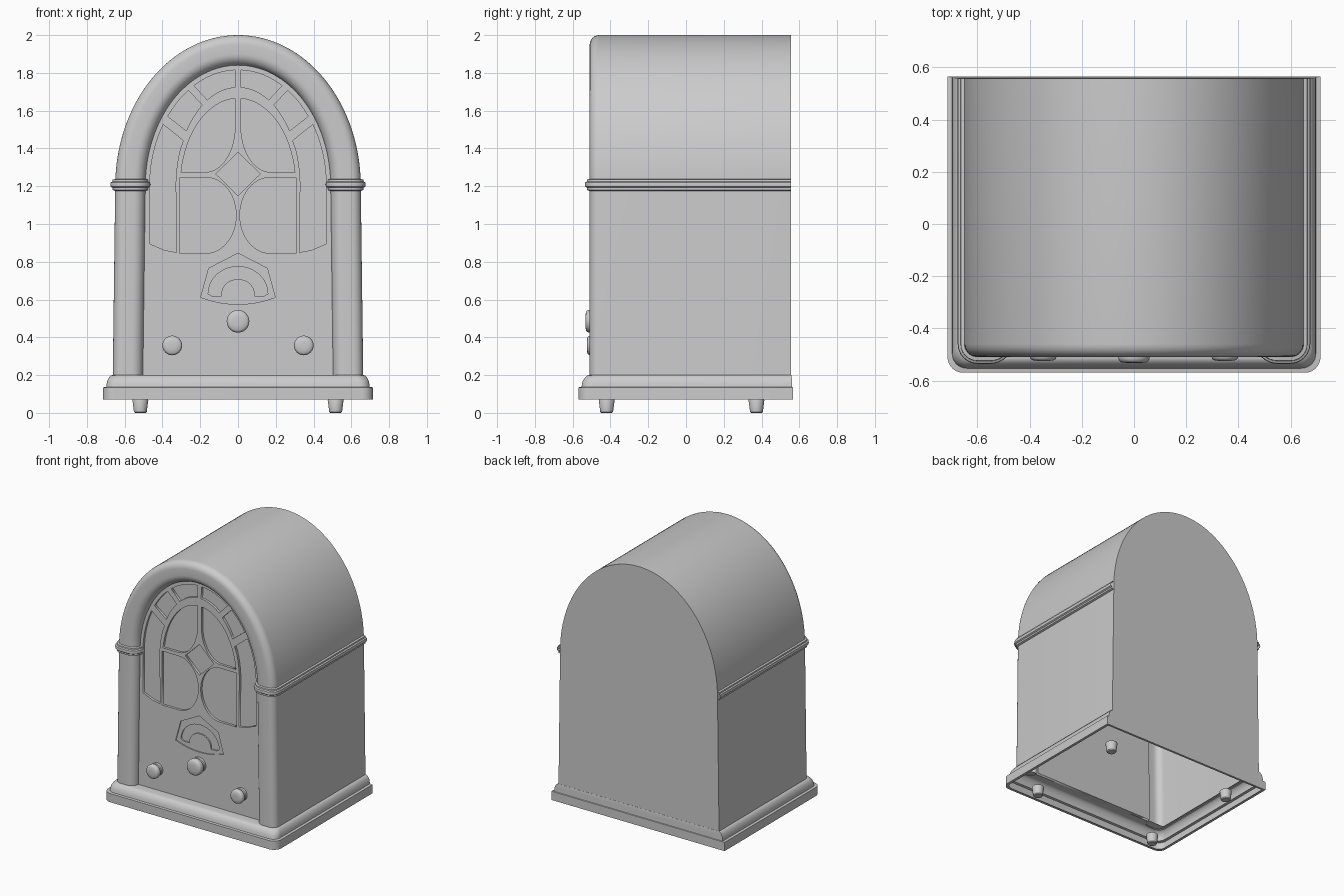
import bpy, bmesh
from math import sin, cos, radians, pi

if "Cube" in bpy.data.objects:
    bpy.data.objects.remove(bpy.data.objects["Cube"])


def smooth(ob, angle=35):
    bpy.ops.object.select_all(action='DESELECT')
    ob.select_set(True)
    bpy.context.view_layer.objects.active = ob
    bpy.ops.object.shade_smooth_by_angle(angle=radians(angle))


def grid(name, rows, cyclic=False, caps=(), mirror=''):
    """Skin a list of equally long point rows; caps lists ends or columns to fill."""
    bm = bmesh.new()
    vs = [[bm.verts.new(p) for p in r] for r in rows]
    n = len(rows[0])
    for a, b in zip(vs, vs[1:]):
        for i in range(n if cyclic else n - 1):
            j = (i + 1) % n
            bm.faces.new((a[i], a[j], b[j], b[i]))
    if 'first' in caps:
        bm.faces.new(vs[0])
    if 'last' in caps:
        bm.faces.new(vs[-1])
    if 'column' in caps:
        bm.faces.new([r[0] for r in vs])
    bmesh.ops.recalc_face_normals(bm, faces=bm.faces[:])
    me = bpy.data.meshes.new(name)
    bm.to_mesh(me)
    bm.free()
    ob = bpy.data.objects.new(name, me)
    bpy.context.collection.objects.link(ob)
    if mirror:
        m = ob.modifiers.new('mirror', 'MIRROR')
        m.use_axis = ('X' in mirror, 'Y' in mirror, False)
    smooth(ob)
    return ob


def arc(cx, cy, a, b, start, end, n=12):
    return [(cx + a * cos(radians(start + (end - start) * i / n)),
             cy + b * sin(radians(start + (end - start) * i / n))) for i in range(n + 1)]


def plate(name, loops, y_front, y_back):
    """Flat upright plate: first loop is the outline, the rest are holes (x, z)."""
    cu = bpy.data.curves.new(name, 'CURVE')
    cu.dimensions, cu.fill_mode = '2D', 'BOTH'
    cu.extrude = (y_back - y_front) / 2
    for lp in loops:
        s = cu.splines.new('POLY')
        s.points.add(len(lp) - 1)
        for p, (x, z) in zip(s.points, lp):
            p.co = (x, z, 0, 1)
        s.use_cyclic_u = True
    ob = bpy.data.objects.new(name, cu)
    bpy.context.collection.objects.link(ob)
    ob.location.y = (y_front + y_back) / 2
    ob.rotation_euler.x = pi / 2
    bpy.ops.object.select_all(action='DESELECT')
    ob.select_set(True)
    bpy.context.view_layer.objects.active = ob
    bpy.ops.object.convert(target='MESH')
    return bpy.context.view_layer.objects.active


def flip(lp):
    return [(-x, z) for x, z in lp]


SPRING, BACK, PANEL = 1.2, 0.557, -0.455


# Plan section of the case wall on the right side, grown outward by d
def section(d=0.0):
    return ([(0.65 + d, BACK)] + arc(0.60, -0.46, 0.05 + d, 0.05 + d, 0, -90, 6)
            + arc(0.55, -0.45, 0.06 + d, 0.06 + d, -90, -180, 8) + [(0.49 - d, -0.445)])


# Case: section swept up one column, over the arch and down the other
outer = [(0.663, 0.195)] + arc(0, SPRING, 0.65, 0.80, 0, 180, 64) + [(-0.663, 0.195)]
inner = [(0.503, 0.195)] + arc(0, SPRING, 0.49, 0.64, 0, 180, 64) + [(-0.503, 0.195)]
rows = []
for (ox, oz), (ix, iz) in zip(outer, inner):
    row = []
    for x, y in section():
        t = (0.65 - x) / 0.16
        row.append((ox + (ix - ox) * t, y, oz + (iz - oz) * t))
    rows.append(row)
grid('case', rows, caps=('column',))

# Collar moulding around each column and side
prof = [(0, 1.175), (0.014, 1.18), (0.015, 1.192), (0.024, 1.198), (0.026, 1.208),
        (0.024, 1.22), (0.015, 1.225), (0.014, 1.235), (0, 1.238)]
grid('collar', [[(x, y, z) for x, y in section(d)] for d, z in prof], mirror='X')


# Base moulding, open underneath, rounded front corners
def ring(w, yf, yb, r, z):
    right = [(w, yb)] + arc(w - r, yf + r, r, r, 0, -90, 8)
    return [(x, y, z) for x, y in right + flip(right)[::-1]]


base = [(0.695, -0.55, 0.55, 0.05, 0.07), (0.715, -0.57, 0.566, 0.06, 0.07),
        (0.715, -0.57, 0.566, 0.06, 0.135), (0.697, -0.553, 0.562, 0.055, 0.138),
        (0.695, -0.55, 0.561, 0.055, 0.155), (0.692, -0.546, 0.561, 0.055, 0.17),
        (0.684, -0.536, 0.56, 0.055, 0.186), (0.675, -0.525, 0.559, 0.055, 0.197),
        (0.665, -0.515, 0.558, 0.05, 0.2), (0.645, -0.45, 0.555, 0.01, 0.2)]
grid('base_moulding', [ring(*b) for b in base], cyclic=True)

# Grille openings, right half
side = (arc(0, SPRING, 0.467, 0.615, 0, 32, 12)
        + [(0.325, 1.47), (0.29, 1.44), (0.305, 1.40)]
        + arc(0, SPRING, 0.33, 0.525, 20, 0, 6)
        + [(0.31 + 0.015, 0.85), (0.39, 0.862), (0.467, 0.895)])


def wedge(o0, o1, i0, i1):
    return arc(0, SPRING, 0.465, 0.615, o0, o1, 8) + arc(0, SPRING, 0.33, 0.525, i1, i0, 8)


upper = arc(0, SPRING, 0.305, 0.465, 9, 87, 16) + arc(0.17, 1.52, 0.155, 0.245, 180, 270, 12)
lower = [(0.308, 0.845), (0.308, 1.247)] + arc(0.17, 1.046, 0.16, 0.201, 90, 270, 24)
half = [side, wedge(37, 55.5, 34, 55), wedge(60, 88, 60.5, 87.5), upper, lower]
diamond = [(0, 1.38), (0.117, 1.265), (0, 1.15), (-0.117, 1.265)]

# Dial window outline
dial = [(0, 0.845), (0.155, 0.765), (0.197, 0.612)] + \
       [(x, 0.612 - 0.037 * (1 - (x / 0.197) ** 2)) for x in
        [0.197 * k / 8 for k in range(7, -8, -1)]] + [(-0.197, 0.612), (-0.155, 0.765)]

# Front panel with openings, and the cloth behind them
edge = arc(0, SPRING, 0.495, 0.645, 0, 180, 48) + [(-0.505, 0.195), (0.505, 0.195)]
plate('front_panel', [edge] + half + [flip(h) for h in half] + [diamond, dial],
      PANEL, PANEL + 0.02)
plate('grille_cloth', [edge], PANEL + 0.018, PANEL + 0.022)

# Dial plate with an arched slot
slot = (arc(0, 0.63, 0.158, 0.145, 0, 180, 20) + [(-0.135, 0.618), (-0.088, 0.618)]
        + arc(0, 0.63, 0.088, 0.078, 180, 0, 16) + [(0.088, 0.618), (0.135, 0.618)])
plate('dial_plate', [dial, slot], PANEL + 0.008, PANEL + 0.019)


# Knobs: turned discs with a skirt and a domed cap
def knob(name, x, z, r, front):
    prof = [(0.9, PANEL + 0.01), (0.9, PANEL - 0.018), (0.8, PANEL - 0.023),
            (0.8, PANEL - 0.03), (0.97, PANEL - 0.034), (1, PANEL - 0.042),
            (1, front + 0.018), (0.93, front + 0.008), (0.8, front + 0.003), (0.4, front)]
    rows = [[(x + r * k * cos(a), y, z + r * k * sin(a))
             for a in [2 * pi * i / 32 for i in range(32)]] for k, y in prof]
    grid(name, rows, cyclic=True, caps=('last',))


knob('tuning_knob', 0, 0.485, 0.06, -0.533)
for s, side_name in ((-1, 'left'), (1, 'right')):
    knob(side_name + '_knob', s * 0.348, 0.357, 0.052, -0.525)

# Four tapered feet
for y, end in ((-0.42, 'front'), (0.373, 'back')):
    rows = [[(0.517 + r * cos(a), y + r * sin(a), z)
             for a in [2 * pi * i / 24 for i in range(24)]]
            for r, z in ((0.028, 0), (0.034, 0.006), (0.042, 0.068), (0.04, 0.072))]
    grid(end + '_feet', rows, cyclic=True, caps=('first', 'last'), mirror='X')
